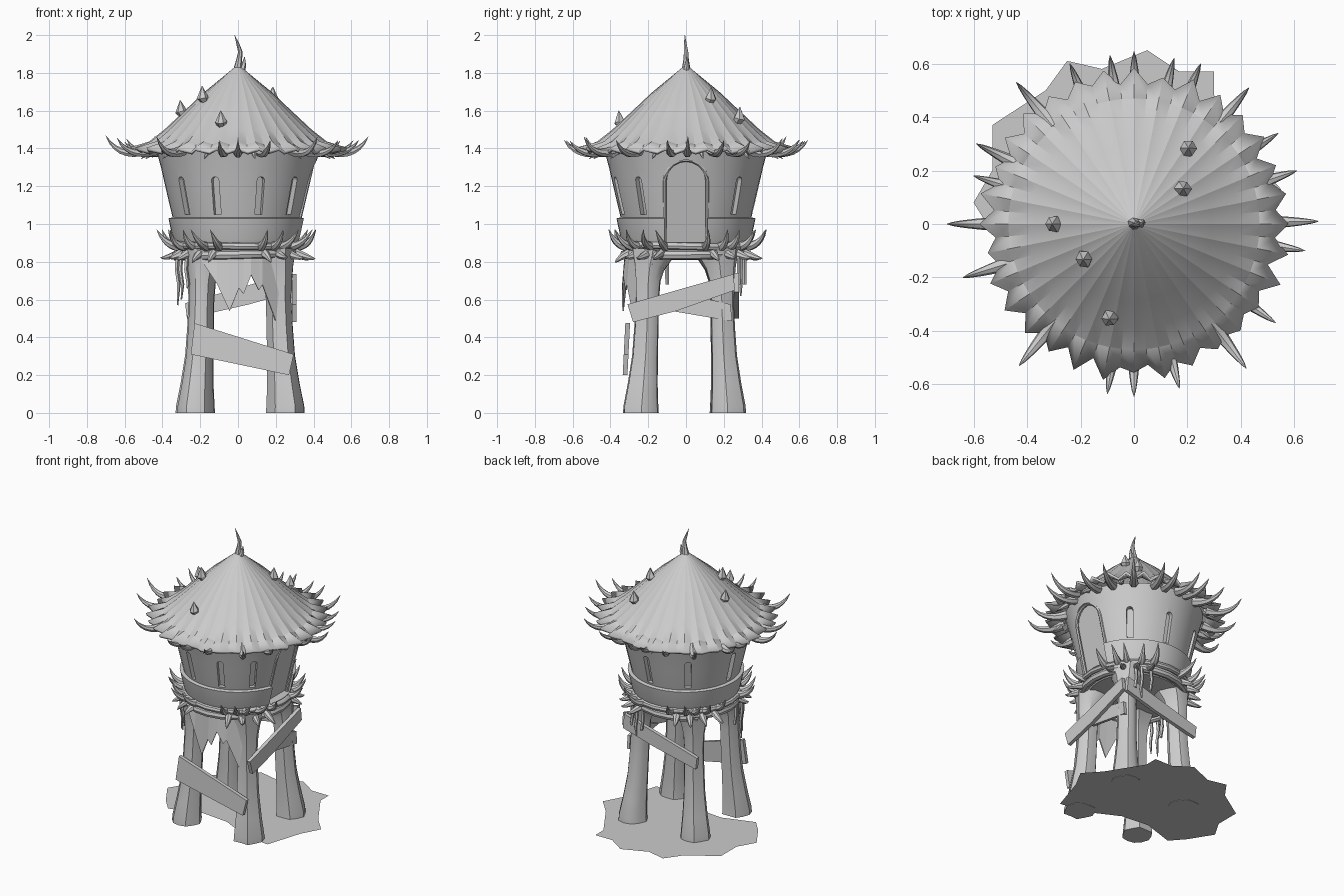
import bpy, bmesh, math, random
from mathutils import Vector
from mathutils.geometry import interpolate_bezier

if "Cube" in bpy.data.objects:
    bpy.data.objects.remove(bpy.data.objects["Cube"])

random.seed(7)
TAU = math.tau


def finish(name, bm, angle=35):
    bmesh.ops.recalc_face_normals(bm, faces=bm.faces)
    me = bpy.data.meshes.new(name)
    bm.to_mesh(me)
    bm.free()
    ob = bpy.data.objects.new(name, me)
    bpy.context.collection.objects.link(ob)
    if angle:
        smooth(ob, angle)
    return ob


def smooth(ob, angle):
    bpy.ops.object.select_all(action='DESELECT')
    ob.select_set(True)
    bpy.context.view_layer.objects.active = ob
    bpy.ops.object.shade_smooth_by_angle(angle=math.radians(angle))


def polar(az, r, z):
    a = math.radians(az)
    return Vector((r * math.cos(a), r * math.sin(a), z))


def tube(bm, pts, radii, n=7, jitter=0.0, flute=0.0):
    """Tapered sweep with closed ends."""
    pts = [Vector(p) for p in pts]
    d = (pts[-1] - pts[0]).normalized()
    ref = Vector((1, 0, 0)) if abs(d.z) > 0.7 else Vector((0, 0, 1))
    js = [1 + random.uniform(-jitter, jitter) + flute * (-1) ** k for k in range(n)]
    rings = []
    for i, (p, r) in enumerate(zip(pts, radii)):
        t = (pts[min(i + 1, len(pts) - 1)] - pts[max(i - 1, 0)]).normalized()
        u = (ref - t * ref.dot(t)).normalized()
        v = t.cross(u)
        rings.append([bm.verts.new(p + r * j * (u * math.cos(TAU * k / n) + v * math.sin(TAU * k / n)))
                      for k, j in enumerate(js)])
    for a, b in zip(rings, rings[1:]):
        for k in range(n):
            bm.faces.new((a[k], a[(k + 1) % n], b[(k + 1) % n], b[k]))
    bm.faces.new(rings[0])
    bm.faces.new(rings[-1])


def horn(bm, a, b, c, d, r, n=7, steps=7):
    pts = interpolate_bezier(Vector(a), Vector(b), Vector(c), Vector(d), steps)
    tube(bm, pts, [r * (1 - i / (steps - 1)) ** 0.75 + 0.001 for i in range(steps)], n, 0.08)


def prism(bm, outline, push):
    lo = [bm.verts.new(Vector(p)) for p in outline]
    hi = [bm.verts.new(Vector(p) + Vector(push)) for p in outline]
    bm.faces.new(lo)
    bm.faces.new(hi)
    for k in range(len(lo)):
        j = (k + 1) % len(lo)
        bm.faces.new((lo[k], lo[j], hi[j], hi[k]))


# ground patch
bm = bmesh.new()
patch = [(.4, -.25), (.48, 0), (.55, .13), (.45, .24), (.3, .48), (.3, .57), (.17, .57), (.05, .65),
         (-.12, .58), (-.25, .61), (-.33, .5), (-.53, .37), (-.53, .2), (-.6, .08), (-.5, -.08),
         (-.42, -.17), (-.2, -.1), (0, -.12), (.2, -.22)]
bm.faces.new([bm.verts.new((x, y, 0.002)) for x, y in patch])
finish("ground_patch", bm, 0)

# four trunk legs, flared at the foot and spreading into the floor
for name, x, y in (("front_left_leg", -.225, -.24), ("front_right_leg", .25, -.235),
                   ("back_right_leg", .255, .22), ("back_left_leg", -.225, .22)):
    bm = bmesh.new()
    spec = [(0, 1, .098), (.03, 1, .096), (.15, .96, .082), (.3, .91, .07), (.45, .88, .066),
            (.6, .86, .064), (.7, .85, .07), (.77, .82, .085), (.84, .76, .115)]
    tube(bm, [(x * s, y * s, z) for z, s, r in spec], [r for z, s, r in spec], 12, .06, .04)
    finish(name, bm)

# tower body: lathe with a stepped lower band
prof = [(0, .81), (.2, .81), (.29, .82), (.32, .85), (.345, .92), (.368, 1.03), (.346, 1.035),
        (.362, 1.1), (.385, 1.2), (.408, 1.3), (.435, 1.4), (0, 1.42)]
bm = bmesh.new()
vs = [bm.verts.new((r, 0, z)) for r, z in prof]
es = [bm.edges.new(p) for p in zip(vs, vs[1:])]
bmesh.ops.spin(bm, geom=vs + es, axis=(0, 0, 1), cent=(0, 0, 0), angle=TAU, steps=48)
bmesh.ops.remove_doubles(bm, verts=bm.verts, dist=1e-5)
body = finish("tower_body", bm, 0)


def wall_r(z):
    return .346 + (z - 1.035) * .235


def arch(w, z0, z1, steps=10):
    zc = z1 - w
    return [(-w, z0)] + [(-w * math.cos(math.pi * i / steps), zc + w * math.sin(math.pi * i / steps))
                         for i in range(steps + 1)] + [(w, z0)]


def place(az, t, z, off):
    a = math.radians(az)
    r = wall_r(z) + off
    return Vector((r * math.cos(a) - t * math.sin(a), r * math.sin(a) + t * math.cos(a), z))


# carve door and slit windows into the wall
bm = bmesh.new()
openings = [(0, .115, .905, 1.34, -.034)] + \
    [(az, .02, 1.05, 1.25, -.03) for az in (46, 85, 127, 175, 220, 252, 288, 320)]
for az, w, z0, z1, depth in openings:
    a = math.radians(az)
    prism(bm, [place(az, t, z, depth) for t, z in arch(w, z0, z1)],
          (.15 * math.cos(a), .15 * math.sin(a), 0))
cutter = finish("opening_cutter", bm, 0)
mod = body.modifiers.new("openings", 'BOOLEAN')
mod.object = cutter
mod.solver = 'EXACT'
bpy.context.view_layer.objects.active = body
bpy.ops.object.modifier_apply(modifier=mod.name)
bpy.data.objects.remove(cutter)
smooth(body, 30)

# door frame
bm = bmesh.new()
door = [place(0, t, z, -.018) for t, z in arch(.112, .905, 1.34)]
tube(bm, door, [.01] * len(door), 6)
finish("door_frame", bm)

# log belt: two courses of bowed logs on each side
bm = bmesh.new()
for q in range(4):
    for z, r, rad in ((.882, .338, .019), (.837, .325, .025)):
        tilt = random.uniform(-.012, .012)
        pts = [polar(q * 90 + s * 48, r, z + tilt * s) for s in (-1, -.66, -.33, 0, .33, .66, 1)]
        tube(bm, pts, [rad] * 7, 8, .08)
finish("log_belt", bm)

# thorn clusters at the belt corners
bm = bmesh.new()
for corner in (45, 135, 225, 315):
    for off in (-26, -13, 0, 13, 26):
        az = corner + off + random.uniform(-3, 3)
        L = random.uniform(.09, .12)
        horn(bm, polar(az, .33, .88), polar(az, .33 + L * .5, .885), polar(az, .33 + L * .8, .91),
             polar(az + random.uniform(-4, 4), .335 + L, .97), .026)
    for off in (-20, -6, 8, 22):
        az = corner + off
        L = random.uniform(.07, .12)
        horn(bm, polar(az, .33, .845), polar(az, .33 + L * .5, .83), polar(az, .33 + L * .8, .815),
             polar(az, .33 + L, random.uniform(.785, .83)), .024)
finish("belt_thorns", bm)

# pleated thatch roof
bm = bmesh.new()
N = 64
rows = [(.012, 1.835), (.06, 1.795), (.18, 1.695), (.29, 1.59), (.39, 1.495), (.47, 1.43), (.54, 1.395)]
edge = [(random.uniform(.015, .055) if k % 2 == 0 else random.uniform(-.02, 0)) for k in range(N)]
rings = []
for i, (r, z) in enumerate(rows):
    ring = []
    for k in range(N):
        w = (i / (len(rows) - 1)) ** 1.5
        rr = r + (edge[k] if i == len(rows) - 1 else 0)
        ring.append(bm.verts.new(polar(k * 360 / N, rr, z + w * (.009 if k % 2 == 0 else -.011))))
    rings.append(ring)
for a, b in zip(rings, rings[1:]):
    for k in range(N):
        bm.faces.new((a[k], a[(k + 1) % N], b[(k + 1) % N], b[k]))
bm.faces.new(rings[0])
roof = finish("roof", bm, 20)
sol = roof.modifiers.new("thickness", 'SOLIDIFY')
sol.thickness = .018
sol.offset = -1

# curved horns around the eave, given by their tips
tips = [(.69, .01), (.64, -.1), (.61, .2), (.43, .51), (.25, .6), (.15, .62), (0, .645), (-.09, .63),
        (-.24, .6), (-.44, .53), (-.59, .3), (-.6, .18), (-.7, 0), (-.64, -.2), (-.43, -.53),
        (-.1, -.635), (0, -.645), (.17, -.615), (.42, -.54), (.53, -.37), (.54, .34)]
bm = bmesh.new()
for x, y in tips:
    r, az = math.hypot(x, y), math.degrees(math.atan2(y, x))
    horn(bm, polar(az, r - .22, 1.395), polar(az, r - .13, 1.36), polar(az, r - .05, 1.37),
         polar(az, r, 1.4 + (r - .55) * .45), .03, 7, 8)
# short pegs hanging under the eave
for az in range(10, 370, 30):
    horn(bm, polar(az, .45, 1.4), polar(az, .48, 1.38), polar(az, .5, 1.36), polar(az, .52, 1.345), .018, 6, 4)
finish("eave_horns", bm)

# faceted thorns on the roof slope
bm = bmesh.new()
for x, y, z in ((.2, .28, 1.53), (.18, .13, 1.635), (-.3, 0, 1.565), (-.185, -.13, 1.64), (-.09, -.35, 1.51)):
    p = Vector((x, y, z))
    o = Vector((x, y, 0)).normalized() * .02
    tube(bm, [p - o, p + o * .2 + Vector((0, 0, .03)), p + o * .3 + Vector((0, 0, .09))], [.02, .032, .002], 6, .1)
finish("roof_thorns", bm, 20)

# finial
bm = bmesh.new()
tube(bm, [(0, 0, 1.79), (0, 0, 1.83), (.006, 0, 1.87), (.012, 0, 1.91), (0, -.004, 1.95), (-.018, -.006, 2.0)],
     [.03, .022, .015, .012, .008, .001], 7, .1)
tube(bm, [(.015, 0, 1.8), (.03, .005, 1.84), (.035, .005, 1.885)], [.02, .014, .001], 6)
finish("finial", bm)

# brace planks between the legs
front = [(-.25, .31), (-.23, .475), (.295, .31), (.27, .2)]
back = [(-.27, .5), (-.28, .58), (.28, .74), (.29, .64), (.06, .575)]
right = [(-.31, .575), (-.28, .48), (-.05, .54), (.26, .65), (.25, .735)]
short = [(-.08, .54), (.245, .485), (.235, .575), (.08, .61)]
for name, pts, f, push in (
        ("front_plank", front, lambda a, b: (a, -.305 + .05 * (b - .3), b), (0, -.025, 0)),
        ("back_plank", back, lambda a, b: (a, .255, b), (0, .025, 0)),
        ("right_plank", right, lambda a, b: (.285, a, b), (.025, 0, 0)),
        ("right_short_plank", short, lambda a, b: (.265, a, b), (.02, 0, 0))):
    bm = bmesh.new()
    prism(bm, [f(a, b) for a, b in pts], push)
    finish(name, bm, 0)

# tattered cloth hanging at the front
bm = bmesh.new()
hem = [(-.19, .8), (-.11, .68), (-.045, .54), (.005, .66), (.03, .63), (.07, .73), (.11, .65),
       (.13, .68), (.2, .49), (.225, .7), (.25, .64), (.29, .79)]
rows = [(bm.verts.new((x, -math.sqrt(.325 ** 2 - x * x), .84)),
         bm.verts.new((x, -math.sqrt(.34 ** 2 - x * x), z))) for x, z in hem]
for a, b in zip(rows, rows[1:]):
    bm.faces.new((a[0], b[0], b[1], a[1]))
cloth = finish("torn_cloth", bm, 0)
cloth.modifiers.new("thickness", 'SOLIDIFY').thickness = .008

# hanging strands
bm = bmesh.new()
for x, y, z in ((-.32, -.15, .57), (-.3, -.19, .6), (-.27, -.22, .66), (-.31, -.1, .7),
                (.18, .29, .62), (.22, .28, .68), (.12, .31, .7)):
    tube(bm, [(x, y, .83), (x - .006, y, .76), (x + .006, y, .68), (x, y, z)], [.012, .011, .01, .004], 5)
finish("hanging_strands", bm)
